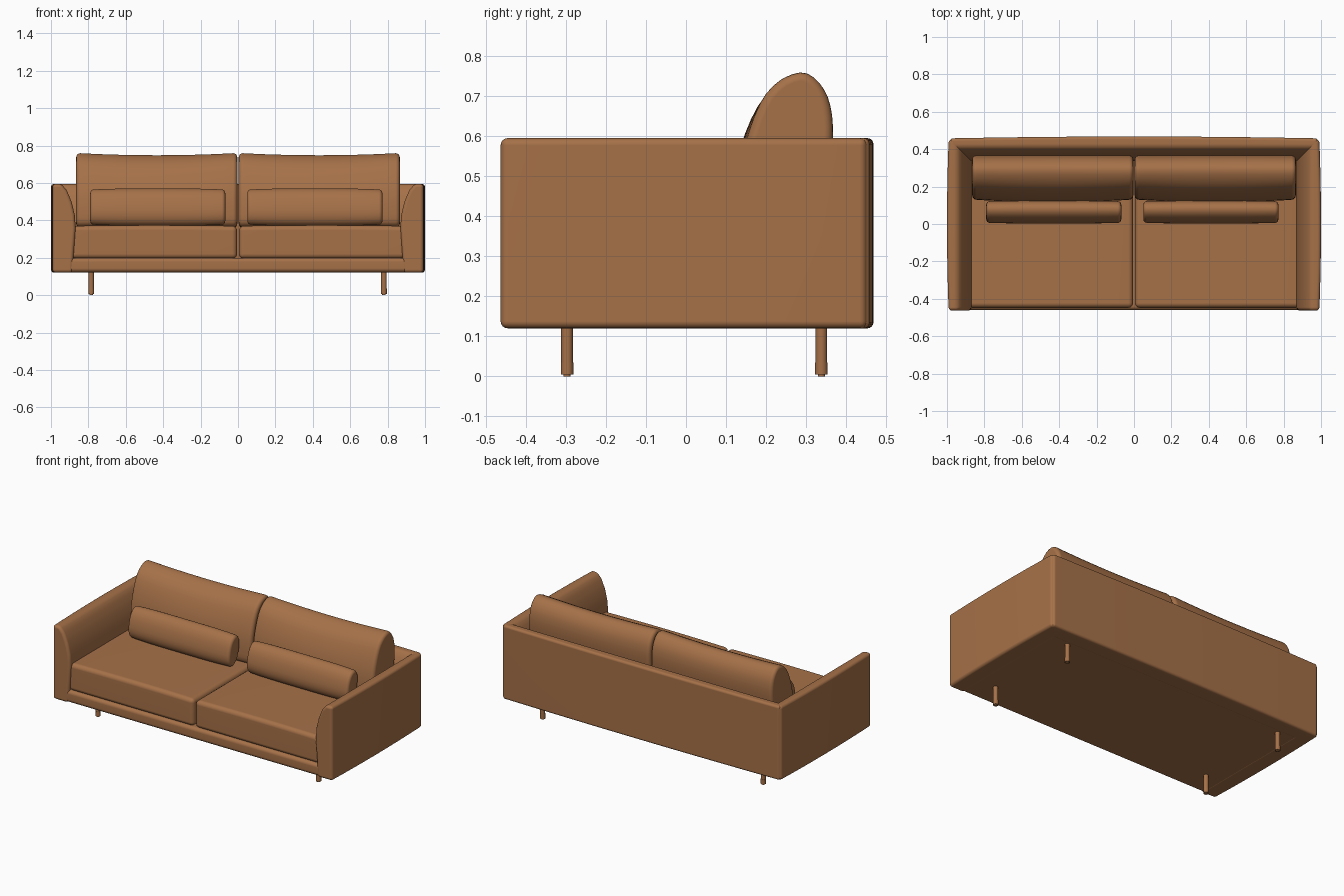
import bpy, bmesh, math
from mathutils import Vector

old = bpy.data.objects.get("Cube")
if old:
    bpy.data.objects.remove(old, do_unlink=True)

# One tan leather colour
leather = bpy.data.materials.new("tan_leather")
leather.use_nodes = True
COLOUR = (0.38, 0.165, 0.065, 1)
leather.diffuse_color = COLOUR
leather.node_tree.nodes["Principled BSDF"].inputs["Base Color"].default_value = COLOUR


def finish(obj):
    """Give the object its material and smooth shading with sharp creases kept."""
    obj.data.materials.clear()
    obj.data.materials.append(leather)
    bpy.ops.object.select_all(action='DESELECT')
    obj.select_set(True)
    bpy.context.view_layer.objects.active = obj
    bpy.ops.object.shade_smooth_by_angle(angle=math.radians(40))
    mod = obj.modifiers.new("weighted_normals", 'WEIGHTED_NORMAL')
    mod.keep_sharp = True


def smooth_loop(pts, steps=4):
    """Closed Catmull-Rom curve through the points."""
    out, n = [], len(pts)
    for i in range(n):
        a, b, c, d = (Vector(pts[(i + k) % n]) for k in (-1, 0, 1, 2))
        for s in range(steps):
            t = s / steps
            out.append(0.5 * (2 * b + (c - a) * t + (2 * a - 5 * b + 4 * c - d) * t * t
                              + (3 * b - a - 3 * c + d) * t ** 3))
    return out


def loft(name, axis, profile, lo, hi, bevel, warp=None, count=9):
    """Sweep a profile along x or y; warp(s, u, v) reshapes it, s from -1 to 1."""
    bm = bmesh.new()
    rings = []
    for i in range(count):
        s = 2 * i / (count - 1) - 1
        t = lo + (hi - lo) * (s + 1) / 2
        ring = []
        for u, v in profile:
            if warp:
                u, v = warp(s, u, v)
            ring.append(bm.verts.new((t, u, v) if axis == 'x' else (u, t, v)))
        rings.append(ring)
    n = len(profile)
    for r, q in zip(rings, rings[1:]):
        for j in range(n):
            bm.faces.new((r[j], r[(j + 1) % n], q[(j + 1) % n], q[j]))
    bm.faces.new(rings[0])
    bm.faces.new(rings[-1])
    bmesh.ops.recalc_face_normals(bm, faces=bm.faces)
    hard = [e for e in bm.edges if e.calc_face_angle(0) > 0.6]
    bmesh.ops.bevel(bm, geom=hard, offset=bevel, offset_type='OFFSET', segments=4,
                    profile=0.5, affect='EDGES', clamp_overlap=True)
    mesh = bpy.data.meshes.new(name)
    bm.to_mesh(mesh)
    bm.free()
    obj = bpy.data.objects.new(name, mesh)
    bpy.context.collection.objects.link(obj)
    finish(obj)


def rect(u0, u1, v0, v1):
    return [(u0, v0), (u1, v0), (u1, v1), (u0, v1)]


# Base platform with a rounded front rail
loft("base", 'x', rect(-0.46, 0.44, 0.122, 0.2), -0.96, 0.96, 0.022)

# Arms: flat outside, inside flaring towards the seat
arm = [(1.0, 0.12), (1.0, 0.595), (0.945, 0.595), (0.915, 0.56), (0.89, 0.5),
       (0.873, 0.43), (0.868, 0.36), (0.88, 0.2), (0.885, 0.12)]
for side, sx in (("left", 1), ("right", -1)):
    loft(side + "_arm", 'y', [(sx * u, v) for u, v in arm], -0.463, 0.452, 0.018,
         lambda s, u, v, sx=sx: (u - sx * 0.009 * s * s * (abs(u) > 0.99), v))

# Back panel: same section as the arms, gently bowed outwards
back = [(u - 0.532, v) for u, v in arm]
loft("back_panel", 'x', back, -0.982, 0.982, 0.015,
     lambda s, u, v: (u - 0.01 * s * s * (u > 0.46), v))

# Cushion sections
back_section = smooth_loop([(0.13, 0.375), (0.118, 0.46), (0.138, 0.58), (0.195, 0.7),
                            (0.285, 0.752), (0.345, 0.71), (0.367, 0.62), (0.355, 0.48),
                            (0.335, 0.375), (0.23, 0.36)])
tilt = math.radians(14)
bolster_section = []
for i in range(32):
    a = 2 * math.pi * i / 32
    u = 0.056 * math.cos(a)
    v = 0.101 * math.copysign(abs(math.sin(a)) ** 0.85, math.sin(a))
    bolster_section.append((0.064 + u * math.cos(tilt) + v * math.sin(tilt),
                            0.471 + v * math.cos(tilt) - u * math.sin(tilt)))


def back_warp(s, u, v):
    """Peaked ends with a slack middle, and a fuller front in the middle."""
    lift = max(0, (v - 0.5) / 0.25)
    front = max(0, (0.24 - u) / 0.12)
    return u + 0.014 * front * s * s, v + lift * (0.012 * s * s - 0.004)


def bolster_warp(s, u, v):
    """Slightly slimmer towards the ends."""
    k = 1 - 0.06 * s ** 4
    return 0.064 + (u - 0.064) * k, 0.471 + (v - 0.471) * k


# Cushions, one set for each seat
for side, sx in (("left", 1), ("right", -1)):
    def span(a, b):
        return sorted((sx * a, sx * b))
    loft(side + "_seat_cushion", 'x', rect(-0.448, 0.36, 0.195, 0.37),
         *span(0.005, 0.892), 0.026,
         lambda s, u, v: (u, v + (0.004 * (1 - s * s) if v > 0.3 else 0)))
    loft(side + "_back_cushion", 'x', back_section, *span(0.004, 0.865), 0.022,
         back_warp, 13)
    inner, outer = (0.05, 0.772) if sx > 0 else (0.068, 0.79)
    loft(side + "_bolster", 'x', bolster_section, *span(inner, outer), 0.018,
         bolster_warp, 11)

# Legs: slim post, foot sleeve and glide
for side, x in (("left", 0.78), ("right", -0.785)):
    for end, y in (("front", -0.297), ("back", 0.338)):
        for part, r, z0, z1 in (("leg", 0.0145, 0.035, 0.14), ("foot", 0.0155, 0.005, 0.035),
                                ("glide", 0.009, 0.0, 0.006)):
            bpy.ops.mesh.primitive_cylinder_add(vertices=24, radius=r, depth=z1 - z0,
                                                location=(x, y, (z0 + z1) / 2))
            obj = bpy.context.object
            obj.name = f"{side}_{end}_{part}"
            finish(obj)
